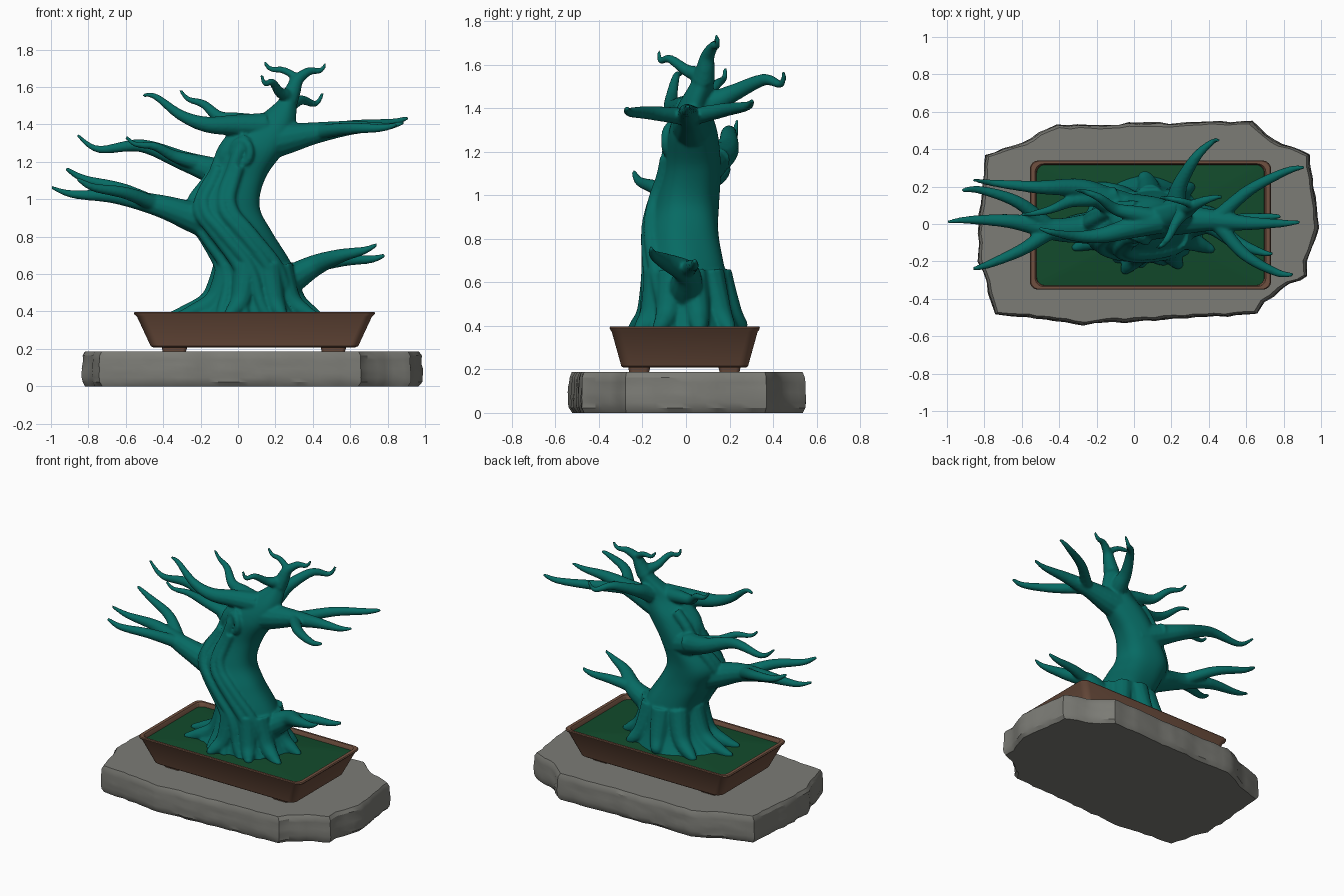
import bpy, bmesh, random
from math import sin, cos, pi, radians
from mathutils import Vector

if "Cube" in bpy.data.objects:
    bpy.data.objects.remove(bpy.data.objects["Cube"])

random.seed(4)


def material(name, rgb):
    m = bpy.data.materials.new(name)
    m.diffuse_color = (*rgb, 1)
    m.use_nodes = True
    m.node_tree.nodes["Principled BSDF"].inputs["Base Color"].default_value = m.diffuse_color
    return m


TEAL = material("teal_bark", (0.002, 0.145, 0.125))
BROWN = material("clay", (0.16, 0.08, 0.05))
GREEN = material("moss", (0.006, 0.07, 0.025))
STONE = material("stone", (0.2, 0.2, 0.18))


def finish(bm, name, mat, angle=35):
    bmesh.ops.recalc_face_normals(bm, faces=bm.faces)
    me = bpy.data.meshes.new(name)
    bm.to_mesh(me)
    bm.free()
    ob = bpy.data.objects.new(name, me)
    bpy.context.collection.objects.link(ob)
    me.materials.append(mat)
    bpy.ops.object.select_all(action='DESELECT')
    ob.select_set(True)
    bpy.context.view_layer.objects.active = ob
    bpy.ops.object.shade_smooth_by_angle(angle=radians(angle))
    return ob


def loft(bm, rings):
    vr = [[bm.verts.new(p) for p in r] for r in rings]
    n = len(vr[0])
    for a, b in zip(vr, vr[1:]):
        for i in range(n):
            j = (i + 1) % n
            bm.faces.new((a[i], a[j], b[j], b[i]))
    bm.faces.new(vr[0][::-1])
    bm.faces.new(vr[-1])


def spline(pts, t):
    """Catmull-Rom through tuples of any size, t in 0..len-1"""
    i = min(int(t), len(pts) - 2)
    u = t - i
    p0, p1, p2, p3 = pts[max(i - 1, 0)], pts[i], pts[i + 1], pts[min(i + 2, len(pts) - 1)]
    return [0.5 * (2 * b + (c - a) * u + (2 * a - 5 * b + 4 * c - d) * u * u
                   + (3 * b - a - 3 * c + d) * u ** 3) for a, b, c, d in zip(p0, p1, p2, p3)]


def tube(bm, pts, r0, r1, power=1.0, sides=12, steps=6):
    """Tapered tube along a smooth path"""
    n = (len(pts) - 1) * steps
    path = [Vector(spline(pts, k / steps)) for k in range(n + 1)]
    rings, ref = [], (path[1] - path[0]).orthogonal()
    for k, p in enumerate(path):
        tan = (path[min(k + 1, n)] - path[max(k - 1, 0)]).normalized()
        ref = (ref - tan * ref.dot(tan)).normalized()
        v = tan.cross(ref)
        r = r1 + (r0 - r1) * (1 - k / n) ** power
        rings.append([p + r * (ref * cos(2 * pi * i / sides) + v * sin(2 * pi * i / sides))
                      for i in range(sides)])
    loft(bm, rings)


# Stone slab: ragged outline, chipped edge
corners = [(-.80, .37), (-.60, .44), (-.41, .53), (.63, .55), (.75, .45), (.94, .37), (.95, .25),
           (.99, -.02), (.93, -.20), (.93, -.28), (.84, -.32), (.70, -.42), (.66, -.48),
           (-.27, -.54), (-.74, -.48), (-.83, -.2), (-.83, 0)]
edge = []
for a, b in zip(corners, corners[1:] + corners[:1]):
    a, b = Vector(a), Vector(b)
    m = max(1, round((b - a).length / 0.055))
    edge += [a.lerp(b, k / m) for k in range(m)]
wob = [random.uniform(-.006, .008) for _ in edge]
LAYERS = 8
rings = []
for k in range(LAYERS + 1):
    inset = .022 if k in (0, LAYERS) else .002 + .005 * abs(k - 3) / 3
    ring = []
    for p, w in zip(edge, wob):
        q = p + p.normalized() * (w - inset + random.uniform(-.003, .003))
        ring.append((q.x, q.y, .187 * k / LAYERS))
    rings.append(ring)
bm = bmesh.new()
loft(bm, rings)
finish(bm, "stone_slab", STONE, 30)


def rounded(cx, cy, hx, hy, r, z):
    out = []
    for k in range(4):
        for i in range(7):
            a = pi / 2 * (k + i / 6)
            sx, sy = (1, -1, -1, 1)[k], (1, 1, -1, -1)[k]
            out.append((cx + sx * (hx - r) + r * cos(a), cy + sy * (hy - r) + r * sin(a), z))
    return out


# Pot with rim (inset from the rim, height), four feet and soil
PX, PY, HX, HY = .088, -.006, .645, .345
bm = bmesh.new()
loft(bm, [rounded(PX, PY, HX - d, HY - d * .6, .045, z) for d, z in [
    (.105, .208), (.09, .215), (.017, .372), (.004, .383), (0, .391), (.005, .397),
    (.028, .397), (.034, .39), (.04, .345)]])
finish(bm, "pot", BROWN)

for side, x in (("left", -.34), ("right", .51)):
    for face, y in (("front", -.215), ("back", .2)):
        bm = bmesh.new()
        loft(bm, [rounded(x, y, .062, .045, .02, .185), rounded(x, y, .07, .052, .02, .215)])
        finish(bm, f"pot_foot_{face}_{side}", BROWN)

bm = bmesh.new()
loft(bm, [rounded(PX, PY, .61 * s, .322 * s, .045 * s, .388 - .02 * s * s)
          for s in (1, .8, .6, .4, .2)])
finish(bm, "soil", GREEN)

# Trunk: leaning stack of ellipses (cx, cy, z, rx, ry)
trunk = [(.05, .02, .36, .33, .24), (.085, .01, .48, .235, .2), (.09, 0, .64, .2, .185),
         (-.01, -.015, .82, .195, .17), (-.07, .0, .96, .19, .155), (0, .03, 1.12, .155, .13),
         (.095, .03, 1.28, .17, .115), (.18, .035, 1.4, .125, .08), (.265, .08, 1.53, .05, .05),
         (.30, .10, 1.64, .025, .025)]


def bark(t, a, k=1.0):
    cx, cy, z, rx, ry = spline(trunk, t)
    return (cx + rx * k * cos(a), cy + ry * k * sin(a), z)


bm = bmesh.new()
SIDES = 64
loft(bm, [[bark(s / 7, 2 * pi * i / SIDES, .99 + .025 * sin(10 * pi * i / SIDES + s / 7))
           for i in range(SIDES)] for s in range((len(trunk) - 1) * 7 + 1)])

# Twisting bark strands on the front and left
for j in range(6):
    a0, top = 140 + 24 * j, 6.4 - 1.1 * (j % 2)
    tube(bm, [bark(top * (1 - k / 10), radians(a0 + 8 * k), .96) for k in range(11)],
         .034, .03, steps=3)

# Roots gripping the soil
ROOTS = 9
for j in range(ROOTS):
    a = 2 * pi * (j + .3) / ROOTS + random.uniform(-.15, .15)
    reach = random.uniform(.92, 1.04)
    tip = Vector((.06 + .43 * reach * cos(a), .29 * reach * sin(a), .375))
    mid = Vector(bark(.5, a)).lerp(tip, .45)
    tube(bm, [bark(2, a, .75), bark(.9, a, .93), mid, tip], .075, .012, .8)


# Branches: each limb leaves the trunk, bends, then forks into flicked-up tips
def limb(start, bend, tips, r, sag=.02, sway=0.0):
    start, bend = Vector(start), Vector(bend)
    for n, tip in enumerate(tips):
        tip = Vector(tip)
        d = tip - bend
        flare = Vector((0, .2 * d.y + sway, 0))
        pts = [start.lerp(bend, .5 if n == 0 else .65), bend,
               bend + d * .4 + flare + Vector((0, 0, sag * .5)),
               bend + d * .8 + flare * .7 - Vector((0, 0, sag)), tip]
        if n == 0:
            pts.insert(0, start)
        tube(bm, pts, r if n == 0 else r * .5, .009, 1.3 if n == 0 else .9)


# low left
limb((-.05, -.02, .84), (-.42, -.03, .965), [(-1.0, .01, 1.065), (-.92, .18, 1.165), (-.86, -.24, 1.11)], .11, .018, .02)
# middle left, with a separate short fork
limb((.02, .06, 1.1), (-.29, .19, 1.205), [(-.86, .235, 1.345)], .095, .05, -.02)
limb((-.1, .15, 1.16), (-.34, .12, 1.23), [(-.60, .05, 1.335)], .055)
# upper left
limb((.14, .02, 1.39), (-.17, -.06, 1.40), [(-.51, -.02, 1.555)], .075, -.025, -.03)
limb((.12, .03, 1.40), (-.1, .08, 1.44), [(-.31, .18, 1.585)], .055)
# upper right
limb((.14, .03, 1.3), (.42, .02, 1.355), [(.89, .01, 1.41), (.91, .305, 1.435), (.85, -.27, 1.40)], .105, .01, -.01)
# upper back
limb((.2, .04, 1.38), (.25, .22, 1.47), [(.455, .45, 1.57)], .07, .04)
# crown
limb((.27, .08, 1.53), (.32, .10, 1.64), [(.47, .145, 1.725), (.14, .14, 1.735)], .055)
limb((.28, .09, 1.54), (.22, .0, 1.575), [(.125, -.125, 1.665)], .045, .03)
# low right
limb((.16, 0, .5), (.41, 0, .645), [(.745, -.16, .76), (.785, .04, .70)], .105, .01)

# Knot ring and burl on the upper trunk
ring = [(.02 + .045 * cos(a), -.072 - .02 * cos(a), 1.25 + .06 * sin(a))
        for a in [2 * pi * k / 10 for k in range(11)]]
tube(bm, ring, .024, .024, steps=3)
tube(bm, [(-.07, .03, 1.16), (-.06, 0, 1.25), (.05, .02, 1.4)], .06, .05)

# Fuse trunk, roots and branches into one smooth tree
tree = finish(bm, "tree", TEAL)
fuse = tree.modifiers.new("fuse", 'REMESH')
fuse.mode = 'VOXEL'
fuse.voxel_size = .0085
fuse.use_smooth_shade = True
relax = tree.modifiers.new("relax", 'SMOOTH')
relax.factor = .5
relax.iterations = 5
